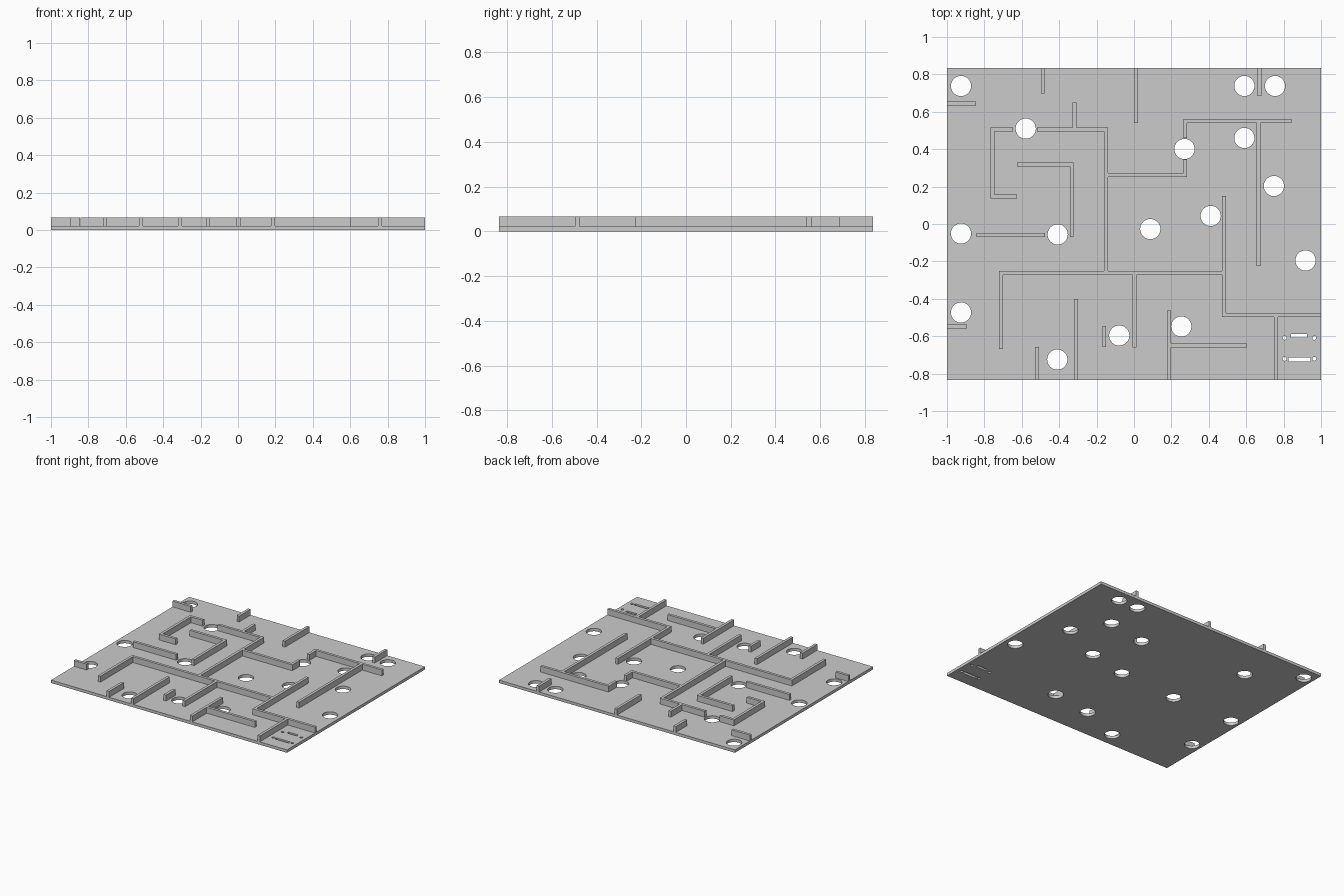
import bpy, bmesh, math

if "Cube" in bpy.data.objects:
    bpy.data.objects.remove(bpy.data.objects["Cube"])

HX, HY = 1.0, 0.835      # half size of the board
PLATE, TOP = 0.022, 0.067  # plate thickness, wall top height
W = 0.0105               # half wall thickness


def cyc(cx, cy, r, n):
    return [(cx + r * math.cos(2 * math.pi * i / n), cy + r * math.sin(2 * math.pi * i / n)) for i in range(n)]


def rect(x0, y0, x1, y1):
    return [(x0, y0), (x1, y0), (x1, y1), (x0, y1)]


# Plate: outline with round holes, four screw holes and two slots
holes = [(-.925, .738), (.59, .738), (.754, .738), (-.579, .51), (.27, .401), (.59, .46),
         (.748, .203), (.41, .043), (.087, -.027), (-.408, -.056), (-.925, -.051), (.917, -.195),
         (-.925, -.473), (-.079, -.596), (.253, -.548), (-.41, -.725)]
loops = [rect(-HX, -HY, HX, HY)]
loops += [cyc(x, y, .054, 48) for x, y in holes]
loops += [cyc(x, y, .0105, 20) for x in (.805, .964) for y in (-.609, -.721)]
loops += [rect(.84, -.607, .925, -.588), rect(.826, -.735, .943, -.714)]

cu = bpy.data.curves.new("maze_plate", 'CURVE')
cu.dimensions = '2D'
cu.fill_mode = 'BOTH'
cu.extrude = PLATE / 2
for pts in loops:
    s = cu.splines.new('POLY')
    s.points.add(len(pts) - 1)
    for p, (x, y) in zip(s.points, pts):
        p.co = (x, y, 0, 1)
    s.use_cyclic_u = True
plate = bpy.data.objects.new("maze_plate", cu)
plate.location.z = PLATE / 2
bpy.context.collection.objects.link(plate)
bpy.context.view_layer.objects.active = plate
plate.select_set(True)
bpy.ops.object.convert(target='MESH')
bpy.ops.object.shade_smooth_by_angle()

# Walls: vertical (x, y0, y1) and horizontal (y, x0, x1) centre lines
vertical = [(-.488, .697, HY), (.01, .54, HY), (.67, .685, HY), (-.317, .505, .65),
            (-.756, .1365, .5155), (-.333, -.07, .3295), (-.149, -.262, .5155),
            (.274, .46, .5605), (.274, .2515, .345), (.665, -.225, .55), (.482, -.4965, .15),
            (-.71, -.668, -.2515), (.759, -HY, -.486), (.003, -.66, -.262), (-.311, -HY, -.40),
            (-.518, -HY, -.658), (-.159, -.658, -.545), (.187, -HY, -.462)]
horizontal = [(.645, -HX, -.845), (.505, -.518, -.1385), (.505, -.7665, -.646),
              (.147, -.7665, -.625), (.319, -.625, -.3225), (-.059, -.842, -.475),
              (.262, -.149, .2845), (.55, .2635, .842), (-.262, -.7205, .4925),
              (-.486, .4715, HX), (-.65, .187, .605), (-.547, -HX, -.892)]
boxes = [(x - W, a, x + W, b) for x, a, b in vertical] + [(a, y - W, b, y + W) for y, a, b in horizontal]
boxes = [tuple(round(v, 4) for v in b) for b in boxes]

# Merge the wall footprints on a grid of their own edges, then raise them
xs = sorted({b[i] for b in boxes for i in (0, 2)})
ys = sorted({b[i] for b in boxes for i in (1, 3)})
bm = bmesh.new()
verts = {}


def vert(i, j):
    if (i, j) not in verts:
        verts[i, j] = bm.verts.new((xs[i], ys[j], PLATE))
    return verts[i, j]


for i in range(len(xs) - 1):
    for j in range(len(ys) - 1):
        cx, cy = (xs[i] + xs[i + 1]) / 2, (ys[j] + ys[j + 1]) / 2
        if any(b[0] < cx < b[2] and b[1] < cy < b[3] for b in boxes):
            bm.faces.new([vert(i, j), vert(i + 1, j), vert(i + 1, j + 1), vert(i, j + 1)])
bmesh.ops.dissolve_limit(bm, angle_limit=.01, verts=bm.verts, edges=bm.edges)
ext = bmesh.ops.extrude_face_region(bm, geom=bm.faces[:], use_keep_orig=True)
top = [g for g in ext['geom'] if isinstance(g, bmesh.types.BMVert)]
bmesh.ops.translate(bm, verts=top, vec=(0, 0, TOP - PLATE))
bmesh.ops.recalc_face_normals(bm, faces=bm.faces)
me = bpy.data.meshes.new("maze_walls")
bm.to_mesh(me)
bm.free()
bpy.context.collection.objects.link(bpy.data.objects.new("maze_walls", me))
